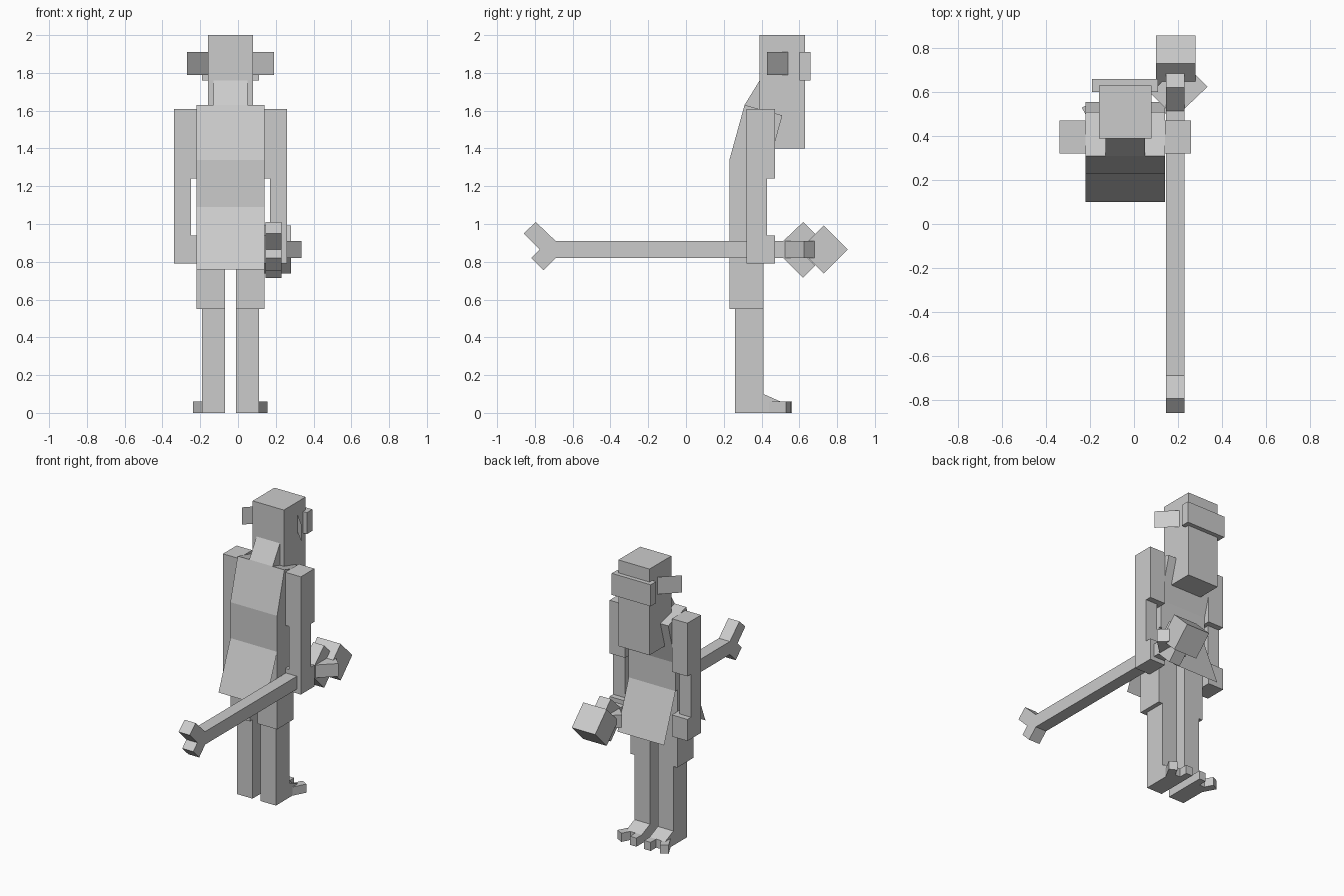
import bpy, bmesh
from math import radians
from mathutils import Matrix, Vector

if "Cube" in bpy.data.objects:
    bpy.data.objects.remove(bpy.data.objects["Cube"], do_unlink=True)

grey = bpy.data.materials.new("plain_grey")
grey.use_nodes = True
grey.diffuse_color = (0.6, 0.6, 0.6, 1)
grey.node_tree.nodes["Principled BSDF"].inputs["Base Color"].default_value = (0.6, 0.6, 0.6, 1)

MID = -0.04      # centre line of the figure


def finish(name, bm, closed=True):
    if closed:
        bmesh.ops.recalc_face_normals(bm, faces=bm.faces)
    mesh = bpy.data.meshes.new(name)
    bm.to_mesh(mesh)
    bm.free()
    mesh.materials.append(grey)
    obj = bpy.data.objects.new(name, mesh)
    bpy.context.collection.objects.link(obj)
    return obj


def box(name, x, y, z, turn=0, axis='X'):
    """Box from three ranges, turned about its own centre."""
    spans = (x, y, z)
    centre = Vector([(a + b) / 2 for a, b in spans])
    size = [b - a for a, b in spans]
    m = (Matrix.Translation(centre) @ Matrix.Rotation(radians(turn), 4, axis)
         @ Matrix.Diagonal((*size, 1)))
    bm = bmesh.new()
    bmesh.ops.create_cube(bm, size=1, matrix=m)
    return finish(name, bm)


def prism(name, points, low, high, axis='X'):
    """Extrude an outline in (y, z) along x, or in (x, y) along z."""
    place = (lambda p: (low, *p)) if axis == 'X' else (lambda p: (*p, low))
    bm = bmesh.new()
    face = bm.faces.new([bm.verts.new(place(p)) for p in points])
    out = bmesh.ops.extrude_face_region(bm, geom=[face])
    verts = [v for v in out["geom"] if isinstance(v, bmesh.types.BMVert)]
    step = Vector((high - low, 0, 0) if axis == 'X' else (0, 0, high - low))
    bmesh.ops.translate(bm, verts=verts, vec=step)
    return finish(name, bm)


def sheet(name, corners):
    bm = bmesh.new()
    bm.faces.new([bm.verts.new(c) for c in corners])
    return finish(name, bm, closed=False)


def span(side, a, b):
    """Range of x at distances a to b from the centre line."""
    return tuple(sorted((MID + side * a, MID + side * b)))


# Torso and neck
TORSO = (-0.22, 0.14)
box("lower_torso", TORSO, (0.23, 0.43), (1.09, 1.34))
prism("upper_torso", [(0.23, 1.34), (0.31, 1.63), (0.51, 1.575), (0.43, 1.285)], *TORSO)
prism("neck", [(0.31, 1.63), (0.39, 1.76), (0.50, 1.69), (0.42, 1.56)], -0.13, 0.05)

# Robe flaps, back and front
for name, top, bottom in (("rear_flap", 0.23, 0.10), ("chest_flap", 0.43, 0.555)):
    left, right = TORSO if top < bottom else TORSO[::-1]
    left, right = right, left
    sheet(name, [(left, top, 1.09), (right, top, 1.09), (right, bottom, 0.76), (left, bottom, 0.76)]
          if top < bottom else
          [(right, bottom, 0.76), (left, bottom, 0.76), (left, top, 1.09), (right, top, 1.09)])

# Head and brow
box("head", (-0.16, 0.08), (0.39, 0.63), (1.4, 2.0))
box("brow", (-0.19, 0.11), (0.60, 0.66), (1.76, 1.91))

# Paired parts: ears, arms, legs and feet
for side, word in ((1, "left"), (-1, "right")):
    near, far = MID + side * 0.12, MID + side * 0.23
    ear = [(near, 0.54, 1.79), (far, 0.43, 1.79), (far, 0.43, 1.91), (near, 0.54, 1.91)]
    sheet(word + "_ear", ear if side < 0 else ear[::-1])

    box(word + "_sleeve", span(side, 0.18, 0.30), (0.32, 0.47), (1.24, 1.61))
    box(word + "_forearm", span(side, 0.21, 0.30), (0.32, 0.43), (0.94, 1.24))
    box(word + "_hand", span(side, 0.18, 0.30), (0.32, 0.47), (0.79, 0.94))

    box(word + "_thigh", span(side, 0.03, 0.18), (0.23, 0.41), (0.55, 1.09))
    shin = span(side, 0.03, 0.15)
    box(word + "_shin", shin, (0.26, 0.41), (0, 0.55))
    prism(word + "_foot", [(0.41, 0), (0.41, 0.10), (0.50, 0.06), (0.50, 0)], *shin)
    box(word + "_inner_toe", span(side, 0.03, 0.08), (0.45, 0.56), (0, 0.06))
    box(word + "_outer_toe", span(side, 0.115, 0.17), (0.42, 0.55), (0, 0.06), -28 * side, 'Z')

# Staff with a forked end on each side
STAFF = (0.145, 0.23)
prism("staff", [
    (-0.69, 0.91), (-0.795, 1.01), (-0.86, 0.95), (-0.775, 0.865), (-0.82, 0.82),
    (-0.755, 0.755), (-0.69, 0.82), (0.515, 0.82), (0.62, 0.715), (0.685, 0.78),
    (0.60, 0.865), (0.685, 0.945), (0.62, 1.01), (0.515, 0.91)], *STAFF)
prism("side_prongs", [
    (0.145, 0.525), (0.23, 0.525), (0.335, 0.625), (0.27, 0.69), (0.19, 0.61),
    (0.14, 0.66), (0.075, 0.595)], 0.82, 0.91, 'Z')
box("staff_block", (0.10, 0.28), (0.64, 0.82), (0.775, 0.955), 45)
